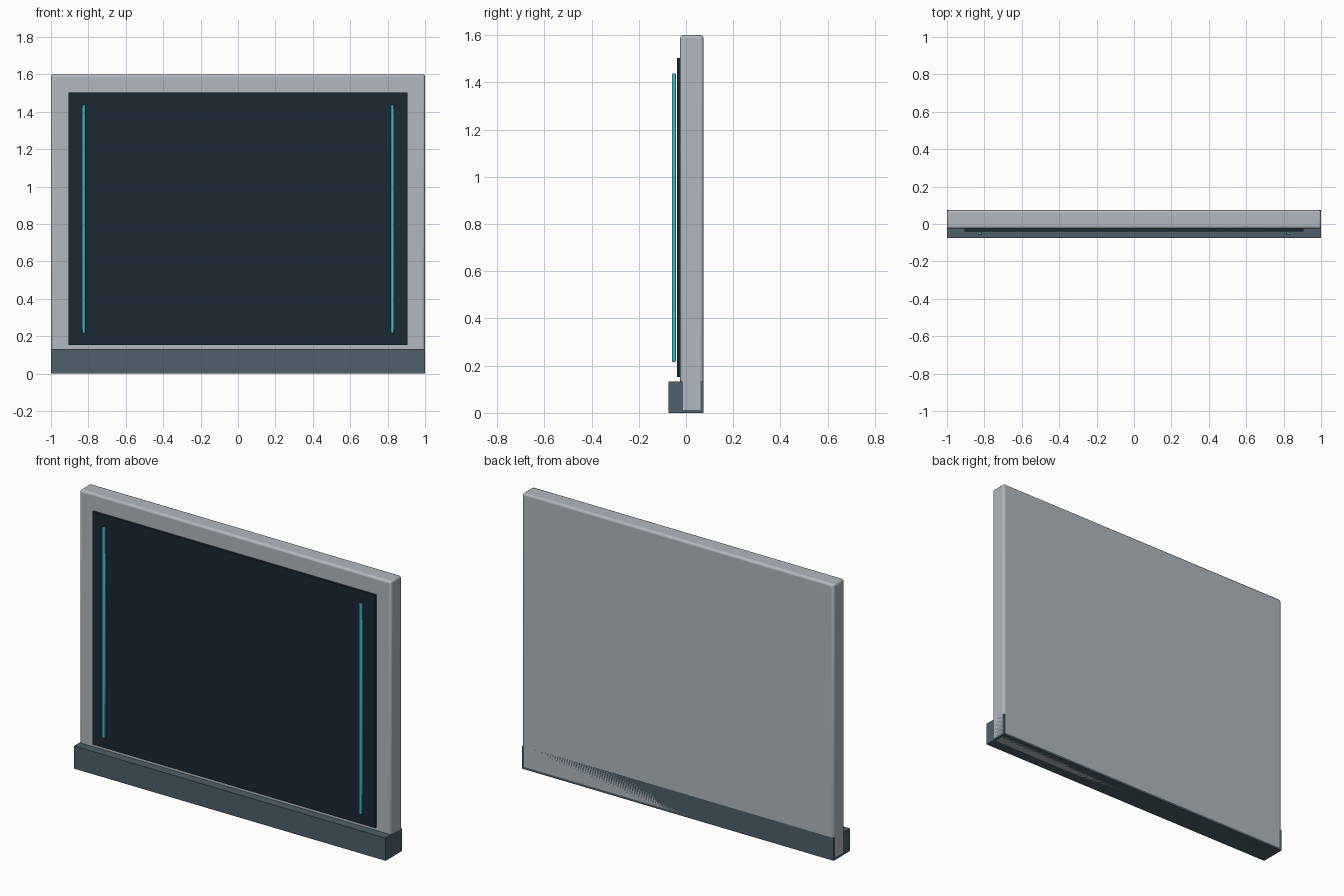
import bpy

if "Cube" in bpy.data.objects:
    bpy.data.objects.remove(bpy.data.objects["Cube"])


def material(name, color):
    m = bpy.data.materials.new(name)
    m.diffuse_color = color
    m.use_nodes = True
    m.node_tree.nodes["Principled BSDF"].inputs["Base Color"].default_value = m.diffuse_color
    return m


def box(name, lo, hi, mat, bevel=0.0, segments=3):
    """Axis-aligned box between two corners, with optional rounded edges."""
    centre = [(a + b) / 2 for a, b in zip(lo, hi)]
    bpy.ops.mesh.primitive_cube_add(size=1, location=centre)
    ob = bpy.context.object
    ob.name = name
    ob.scale = [b - a for a, b in zip(lo, hi)]
    bpy.ops.object.transform_apply(location=False, rotation=False, scale=True)
    ob.data.materials.append(mat)
    if bevel:
        mod = ob.modifiers.new("rounded_edges", 'BEVEL')
        mod.width = bevel
        mod.segments = segments
        bpy.ops.object.shade_smooth_by_angle()
    return ob


frame_grey = material("frame_grey", (0.44, 0.48, 0.52, 1))
base_slate = material("base_slate", (0.075, 0.115, 0.145, 1))
screen_dark = material("screen_dark", (0.012, 0.022, 0.034, 1))
light_teal = material("light_teal", (0.05, 0.48, 0.58, 1))

# Main slab
box("panel_frame", (-1, -0.025, 0), (1, 0.074, 1.6), frame_grey, 0.013)

# Plinth along the bottom, flush with the slab at the back and ends
box("base_plinth", (-1, -0.074, 0), (1, 0.074, 0.132), base_slate)

# Dark inset face
box("screen", (-0.907, -0.039, 0.152), (0.907, -0.025, 1.502), screen_dark)

# Vertical light strips
for side, x in (("left", -0.825), ("right", 0.825)):
    box(side + "_light_strip", (x - 0.01, -0.059, 0.216), (x + 0.01, -0.043, 1.438),
        light_teal, 0.004, 2)
